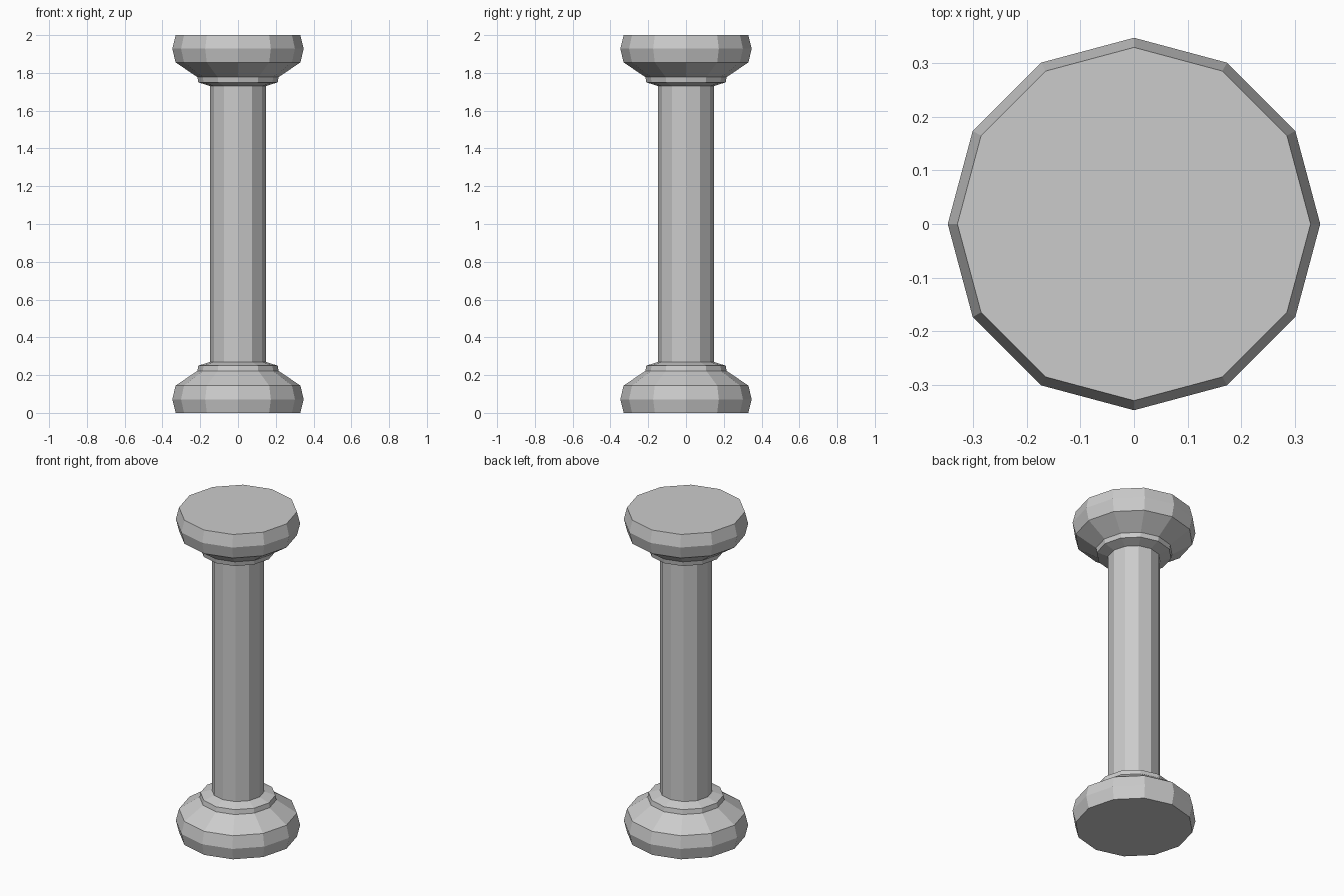
import bpy, bmesh
from math import sin, cos, pi

if "Cube" in bpy.data.objects:
    bpy.data.objects.remove(bpy.data.objects["Cube"])

SIDES = 12
# lower moulding as (radius, height), mirrored for the upper one
moulding = [(0.33, 0.0), (0.348, 0.072), (0.33, 0.145), (0.215, 0.222),
            (0.21, 0.25), (0.147, 0.27)]
profile = moulding + [(r, 2 - z) for r, z in reversed(moulding)]

# turned column: base, shaft and capital in one closed shell
bm = bmesh.new()
rings = [[bm.verts.new((r * cos(2 * pi * i / SIDES), r * sin(2 * pi * i / SIDES), z))
          for i in range(SIDES)] for r, z in profile]
for low, high in zip(rings, rings[1:]):
    for i in range(SIDES):
        j = (i + 1) % SIDES
        bm.faces.new((low[i], low[j], high[j], high[i]))
bm.faces.new(rings[0][::-1])
bm.faces.new(rings[-1])
mesh = bpy.data.meshes.new("column")
bm.to_mesh(mesh)
bm.free()
bpy.context.collection.objects.link(bpy.data.objects.new("column", mesh))
